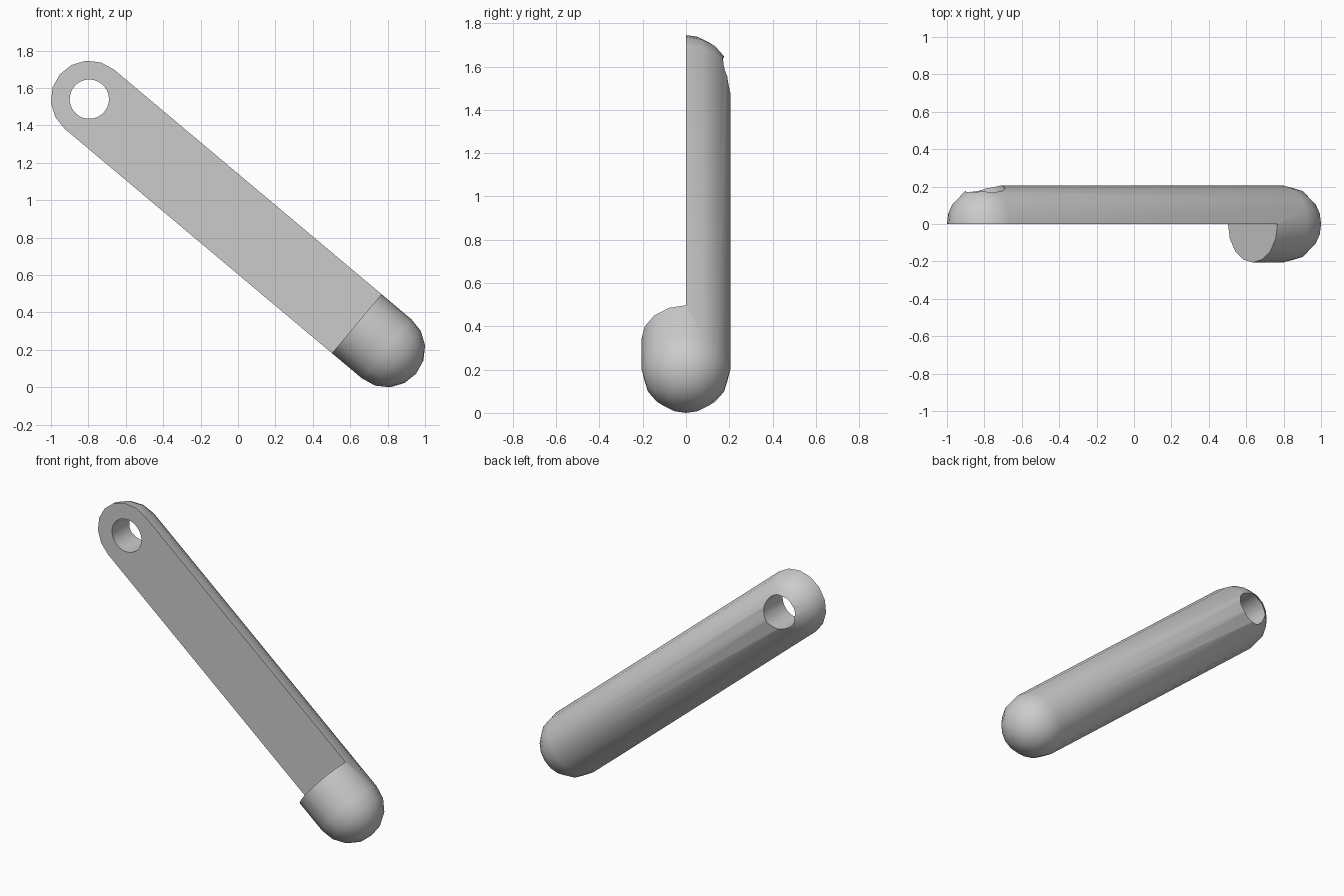
import bpy, bmesh
from math import sin, cos, pi, atan2, hypot
from mathutils import Matrix, Vector

if "Cube" in bpy.data.objects:
    bpy.data.objects.remove(bpy.data.objects["Cube"])

RADIUS, HOLE = 0.206, 0.105
top, bottom = Vector((-0.795, 0, 1.54)), Vector((0.795, 0, 0.205))
span = bottom - top
half = span.length / 2
# Local x runs down the arm, from the pierced end to the knob
frame = Matrix.Translation((top + bottom) / 2) @ Matrix.Rotation(atan2(-span.z, span.x), 4, 'Y')

grey = bpy.data.materials.new("grey")
grey.use_nodes = True
grey.diffuse_color = (0.6, 0.6, 0.6, 1)
grey.node_tree.nodes["Principled BSDF"].inputs["Base Color"].default_value = (0.6, 0.6, 0.6, 1)


def make_object(name, bm):
    bmesh.ops.recalc_face_normals(bm, faces=bm.faces)
    mesh = bpy.data.meshes.new(name)
    bm.to_mesh(mesh)
    bm.free()
    mesh.materials.append(grey)
    obj = bpy.data.objects.new(name, mesh)
    bpy.context.collection.objects.link(obj)
    obj.matrix_world = frame
    return obj


# Capsule rod: a quarter arc at each end, spun around the arm axis
bm = bmesh.new()
arc = [(cos(i * pi / 8), sin(i * pi / 8)) for i in range(5)]
profile = [(half + RADIUS * c, RADIUS * s) for c, s in arc]
profile += [(-x, r) for x, r in reversed(profile)]
verts = [bm.verts.new((x, r, 0)) for x, r in profile]
edges = [bm.edges.new(pair) for pair in zip(verts, verts[1:])]
bmesh.ops.spin(bm, geom=verts + edges, cent=(0, 0, 0), axis=(1, 0, 0),
               angle=2 * pi, steps=16, use_duplicate=False)
bmesh.ops.remove_doubles(bm, verts=bm.verts, dist=0.0005)
arm = make_object("lever_arm", bm)

# Cutter for the flat front half, stopping at the knob
bm = bmesh.new()
start, end = -half - 1, half - 0.209
bmesh.ops.create_cube(bm, size=1, matrix=Matrix.Translation(((start + end) / 2, -0.5, 0))
                      @ Matrix.Diagonal((end - start, 1, 1, 1)))
flat_cutter = make_object("flat_cutter", bm)

# Cutter for the round pivot hole
bm = bmesh.new()
bmesh.ops.create_cone(bm, cap_ends=True, segments=32, radius1=HOLE, radius2=HOLE, depth=1,
                      matrix=Matrix.Translation((-half, 0, 0)) @ Matrix.Rotation(pi / 2, 4, 'X'))
hole_cutter = make_object("hole_cutter", bm)

bpy.context.view_layer.objects.active = arm
arm.select_set(True)
for cutter in (flat_cutter, hole_cutter):
    cutter.hide_render = True
    cut = arm.modifiers.new(cutter.name, 'BOOLEAN')
    cut.operation, cut.solver, cut.object = 'DIFFERENCE', 'EXACT', cutter
    bpy.ops.object.modifier_apply(modifier=cut.name)
    bpy.data.objects.remove(cutter)

bpy.ops.object.shade_smooth_by_angle(angle=pi / 6)
